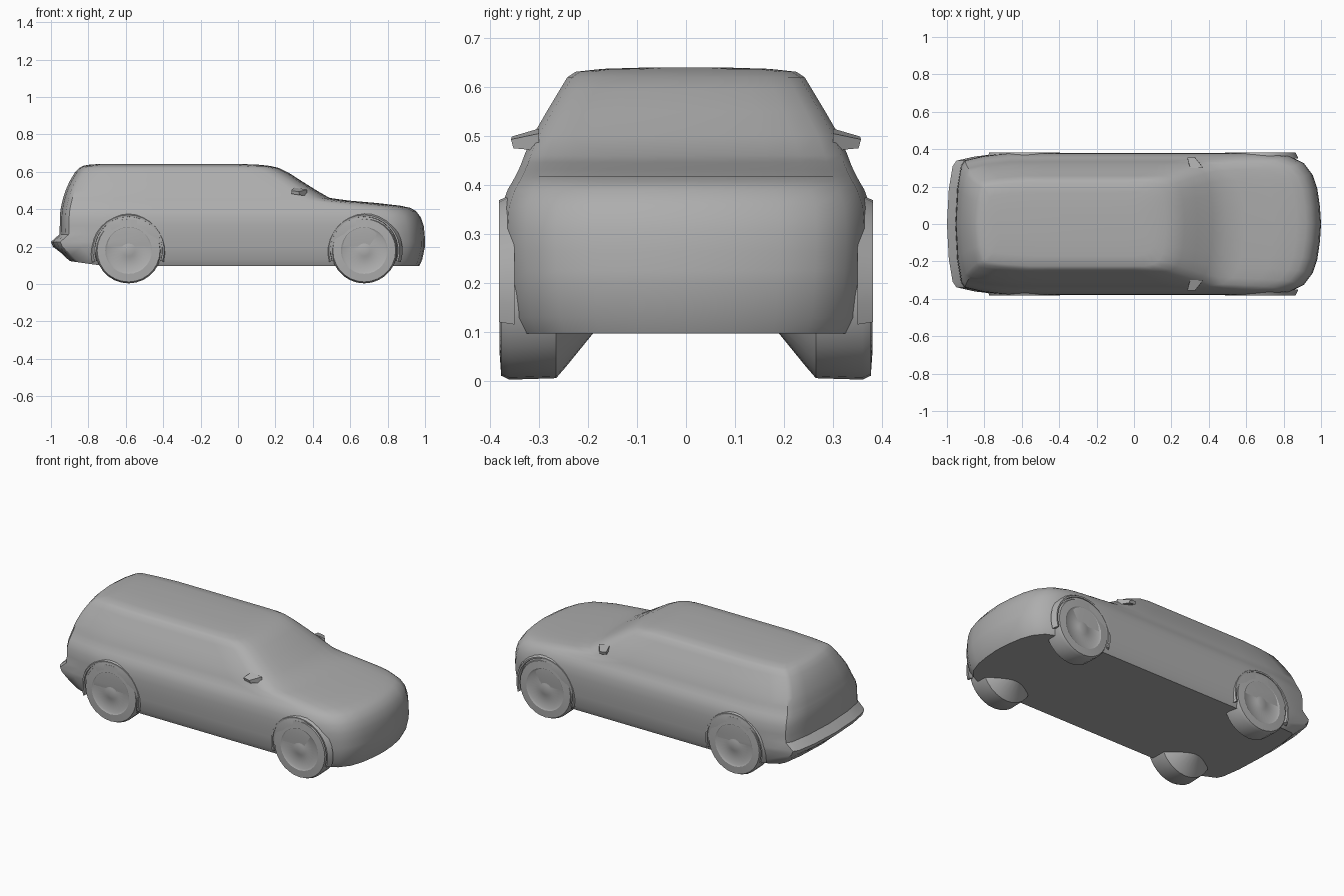
import bpy, bmesh, math
from mathutils import Matrix

cube = bpy.data.objects.get("Cube")
if cube:
    bpy.data.objects.remove(cube)

grey = bpy.data.materials.new("plain grey")
grey.use_nodes = True
COLOR = (0.42, 0.42, 0.42, 1)
grey.diffuse_color = COLOR
grey.node_tree.nodes["Principled BSDF"].inputs["Base Color"].default_value = COLOR


def finish(bm, name, angle=35):
    bmesh.ops.recalc_face_normals(bm, faces=bm.faces)
    mesh = bpy.data.meshes.new(name)
    bm.to_mesh(mesh)
    bm.free()
    mesh.materials.append(grey)
    ob = bpy.data.objects.new(name, mesh)
    bpy.context.collection.objects.link(ob)
    bpy.ops.object.select_all(action='DESELECT')
    ob.select_set(True)
    bpy.context.view_layer.objects.active = ob
    bpy.ops.object.shade_smooth_by_angle(angle=math.radians(angle))
    return ob


def bridge(bm, a, b):
    n = len(a)
    for i in range(n):
        bm.faces.new((a[i], a[(i + 1) % n], b[(i + 1) % n], b[i]))


# Body levels: height, nose x, tail x, half width, roundness of the nose
LEVELS = [
    (.097, .97, -.90, .352, 1), (.13, .985, -.94, .368, 1),
    (.20, 1.0, -.99, .374, 1), (.225, 1.0, -1.0, .376, 1),
    (.265, .998, -.955, .379, 1), (.31, .993, -.953, .379, 1),
    (.355, .978, -.953, .376, 1), (.39, .952, -.95, .364, 1),
    (.407, .92, -.947, .354, 1), (.418, .87, -.945, .348, 1),
    (.432, .75, -.942, .341, .9), (.446, .59, -.938, .335, .7),
    (.46, .49, -.935, .330, .5), (.50, .42, -.922, .313, .45),
    (.55, .34, -.90, .284, .4), (.595, .27, -.873, .257, .4),
    (.620, .22, -.85, .242, .4), (.631, .17, -.83, .225, .4),
    (.637, .12, -.80, .17, .4), (.640, .05, -.76, .07, .4),
]
# Plan curves: distance from the end, share of the half width
NOSE = [(0, 0), (.006, .25), (.02, .5), (.045, .7), (.09, .86), (.17, .96), (.3, 1)]
TAIL = [(.28, 1), (.15, .96), (.05, .9), (.03, .82), (.01, .5), (0, 0)]


def outline(z, nose, tail, w, roundness):
    pts = [(nose - d * roundness, w * f) for d, f in NOSE]
    x0, x1 = pts[-1][0], tail + TAIL[0][0]
    pts += [(x0 + (x1 - x0) * i / 6, w) for i in range(1, 6)]
    pts += [(tail + d, w * f) for d, f in TAIL]
    pts += [(x, -y) for x, y in reversed(pts[1:-1])]
    # The underside sweeps up towards the tail
    rise = .14 if z < .15 else 0
    return [(x, y, z + rise * max(0, -.72 - x)) for x, y in pts]


bm = bmesh.new()
rings = [[bm.verts.new(p) for p in outline(*lv)] for lv in LEVELS]
for a, b in zip(rings, rings[1:]):
    bridge(bm, a, b)
bm.faces.new(rings[0])
bm.faces.new(rings[-1])
finish(bm, "body")

# Wheels: turned profile of radius and distance from the centre line
WHEEL = [(.07, .18), (.15, .245), (.173, .265), (.176, .36), (.168, .377),
         (.125, .380), (.115, .374), (.04, .374), (.03, .378)]
HUB_Z = .179


def make_wheel(name, x, side):
    bm = bmesh.new()
    n = 28
    rings = []
    for r, y in WHEEL:
        ring = []
        for i in range(n):
            a = math.tau * i / n
            ring.append(bm.verts.new((x + r * math.cos(a), side * y,
                                      HUB_Z + r * math.sin(a))))
        rings.append(ring)
    for a, b in zip(rings, rings[1:]):
        bridge(bm, a, b)
    bm.faces.new(rings[0])
    bm.faces.new(rings[-1])
    finish(bm, name)


# Wheel arch lips: a slim half ring blended into the flank
def make_arch(name, x, side):
    bm = bmesh.new()
    section = [(.178, .35), (.181, .380), (.190, .381), (.205, .35)]
    rows = []
    for i in range(19):
        a = math.radians(-18 + 216 * i / 18)
        rows.append([bm.verts.new((x + r * math.cos(a), side * y,
                                   HUB_Z + r * math.sin(a))) for r, y in section])
    for a, b in zip(rows, rows[1:]):
        bridge(bm, a, b)
    bm.faces.new(rows[0])
    bm.faces.new(rows[-1])
    finish(bm, name)


# Door mirrors: a tapered wedge swept back from the window base
def make_mirror(name, side):
    bm = bmesh.new()
    inner = [(.30, .30, .49), (.37, .30, .47), (.37, .30, .505), (.30, .30, .515)]
    outer = [(.285, .35, .482), (.33, .352, .475), (.325, .357, .493), (.285, .355, .499)]
    a, b = [[bm.verts.new((x, side * y, z)) for x, y, z in loop]
            for loop in (inner, outer)]
    bridge(bm, a, b)
    bm.faces.new(a)
    bm.faces.new(b)
    finish(bm, name)


for side, label in ((1, "left"), (-1, "right")):
    for x, end in ((.675, "front"), (-.585, "rear")):
        make_wheel(f"{end}_{label}_wheel", x, side)
        make_arch(f"{end}_{label}_wheel_arch", x, side)
    make_mirror(f"{label}_mirror", side)
